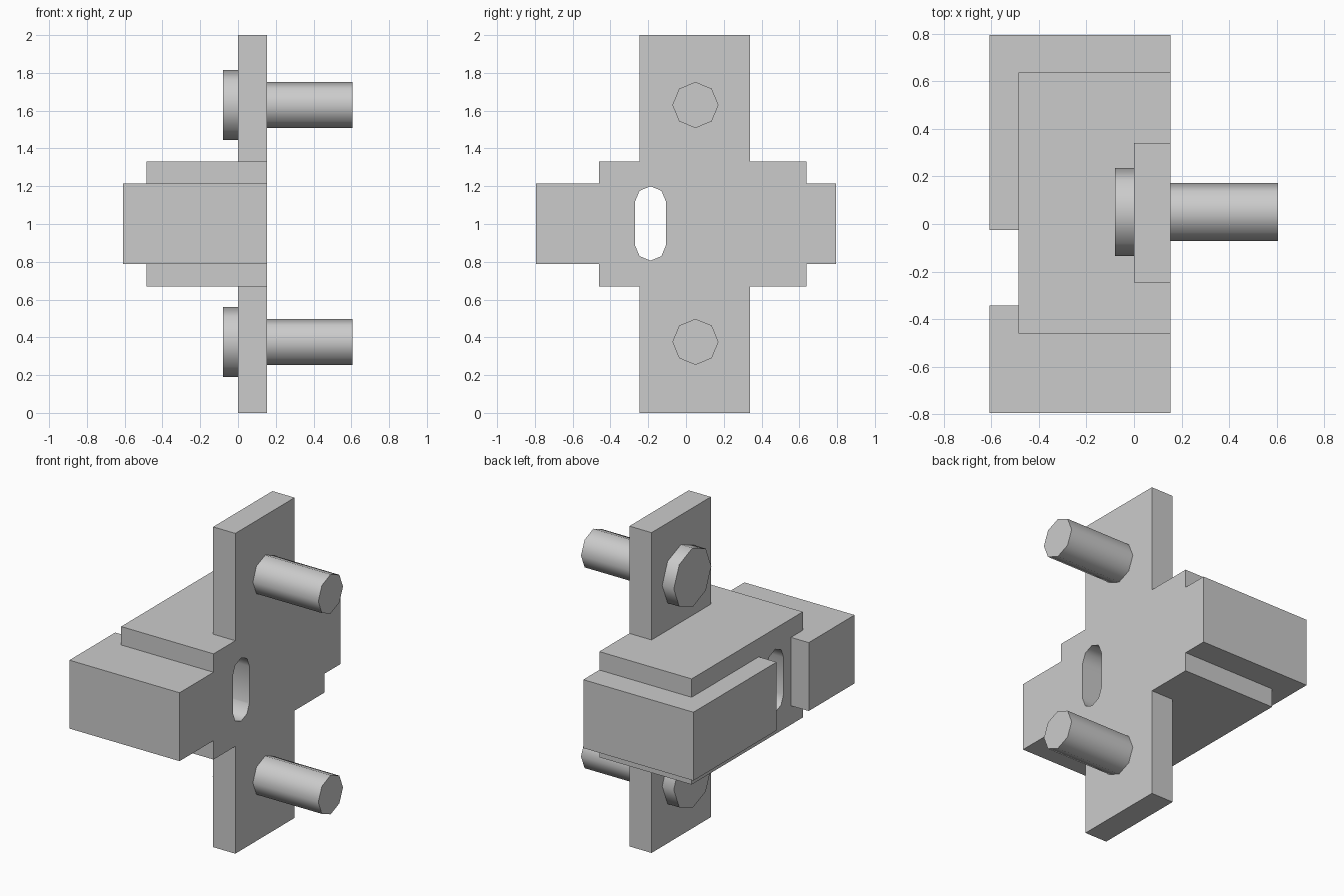
import bpy, bmesh
from math import pi, radians, cos, sin

if "Cube" in bpy.data.objects:
    bpy.data.objects.remove(bpy.data.objects["Cube"])

X1 = 0.153  # mounting face of the body


def prism(name, profile, x0, x1):
    """Extrude a (y, z) outline along x."""
    bm = bmesh.new()
    face = bm.faces.new([bm.verts.new((x0, y, z)) for y, z in profile])
    ext = bmesh.ops.extrude_face_region(bm, geom=[face])["geom"]
    moved = [v for v in ext if isinstance(v, bmesh.types.BMVert)]
    bmesh.ops.translate(bm, verts=moved, vec=(x1 - x0, 0, 0))
    bmesh.ops.recalc_face_normals(bm, faces=bm.faces)
    me = bpy.data.meshes.new(name)
    bm.to_mesh(me)
    bm.free()
    ob = bpy.data.objects.new(name, me)
    bpy.context.collection.objects.link(ob)
    return ob


def box(name, x0, x1, y0, y1, z0, z1):
    return prism(name, [(y0, z0), (y1, z0), (y1, z1), (y0, z1)], x0, x1)


def octagon(y, z, r):
    return [(y + r * cos(i * pi / 4), z + r * sin(i * pi / 4)) for i in range(8)]


def activate(ob):
    bpy.ops.object.select_all(action="DESELECT")
    ob.select_set(True)
    bpy.context.view_layer.objects.active = ob


def combine(ob, other, operation):
    mod = ob.modifiers.new(operation, "BOOLEAN")
    mod.operation = operation
    mod.solver = "EXACT"
    mod.object = other
    activate(ob)
    bpy.ops.object.modifier_apply(modifier=mod.name)
    bpy.data.objects.remove(other, do_unlink=True)


def smooth(ob):
    activate(ob)
    bpy.ops.object.shade_smooth_by_angle(angle=radians(60))


# Body: tall mounting plate, middle block and wide block in one solid
body = box("latch_body", 0, X1, -0.245, 0.34, 0, 2)
combine(body, box("middle_block", -0.485, X1, -0.46, 0.637, 0.67, 1.33), "UNION")
combine(body, box("wide_block", -0.608, X1, -0.795, 0.795, 0.788, 1.215), "UNION")

# Notch across the back of the wide block
combine(body, box("notch_cutter", -0.8, -0.485, -0.343, -0.025, 0.6, 1.4), "DIFFERENCE")

# Long slot with faceted round ends, all the way through
slot = [(-0.188 + 0.082 * cos(i * pi / 4), 1.003 + s * 0.115 + s * 0.082 * sin(i * pi / 4))
        for s, steps in ((1, range(5)), (-1, range(4, -1, -1))) for i in steps]
combine(body, prism("slot_cutter", slot, -0.8, 0.4), "DIFFERENCE")
smooth(body)

# Eight-sided bolts: head behind the plate, shaft out of the front
for side, z in (("lower", 0.376), ("upper", 1.63)):
    smooth(prism(side + "_bolt_head", octagon(0.05, z, 0.185), -0.08, 0))
    smooth(prism(side + "_bolt_shaft", octagon(0.05, z, 0.122), X1, 0.605))
